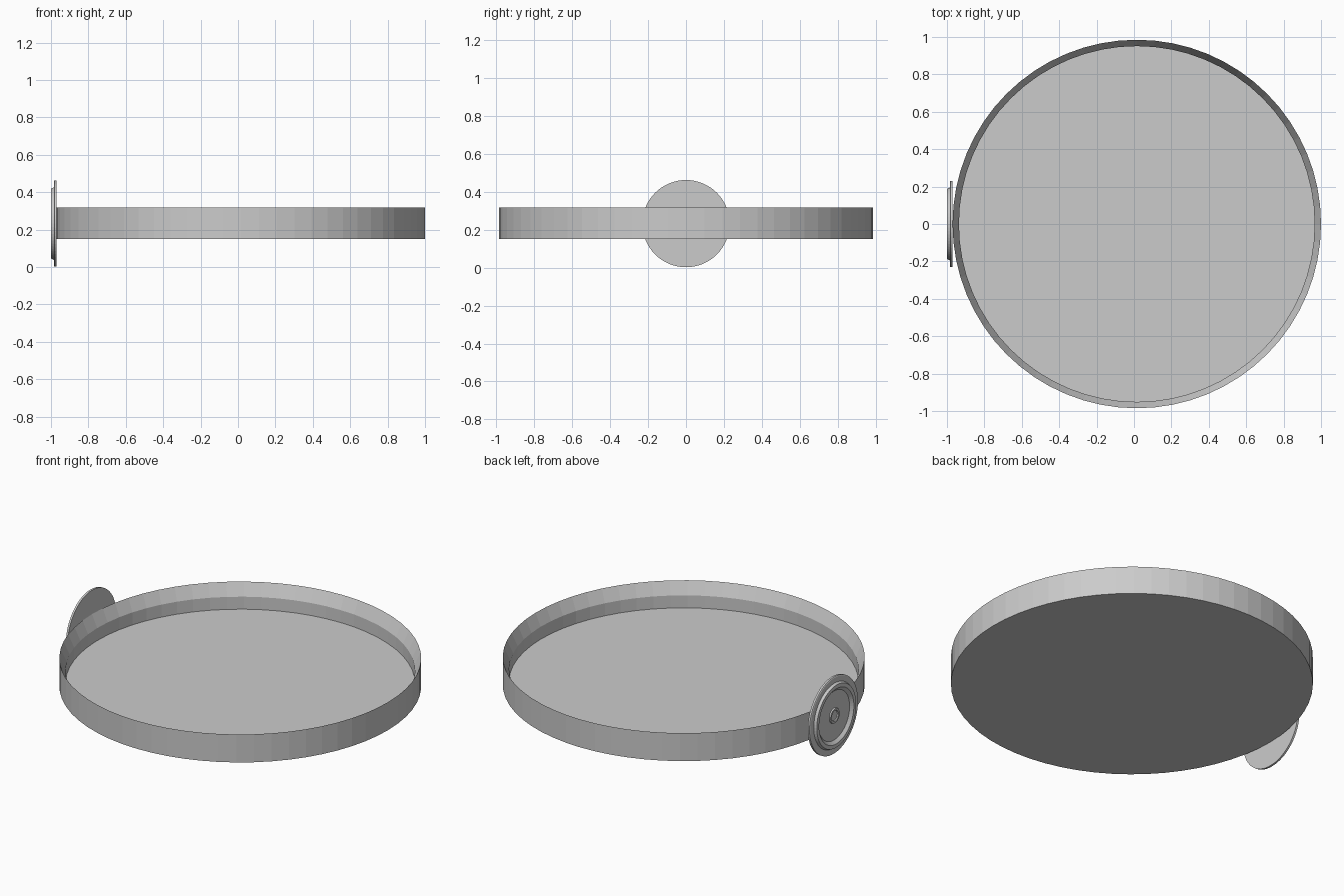
import bpy
import bmesh
from math import cos, sin, tau, radians

cube = bpy.data.objects.get("Cube")
if cube:
    bpy.data.objects.remove(cube, do_unlink=True)

grey = bpy.data.materials.new("plain grey")
grey.use_nodes = True
COLOUR = (0.6, 0.6, 0.6, 1)
grey.diffuse_color = COLOUR
grey.node_tree.nodes["Principled BSDF"].inputs["Base Color"].default_value = COLOUR

SEGMENTS = 64


def lathe(name, profile, location, rotation=(0, 0, 0)):
    """Turn a (radius, height) profile round z and cap both ends."""
    bm = bmesh.new()
    rings = [[bm.verts.new((r * cos(tau * i / SEGMENTS), r * sin(tau * i / SEGMENTS), h))
              for i in range(SEGMENTS)] for r, h in profile]
    for a, b in zip(rings, rings[1:]):
        for i in range(SEGMENTS):
            j = (i + 1) % SEGMENTS
            bm.faces.new((a[i], a[j], b[j], b[i]))
    bm.faces.new(rings[0])
    bm.faces.new(rings[-1])
    bmesh.ops.recalc_face_normals(bm, faces=bm.faces)
    mesh = bpy.data.meshes.new(name)
    bm.to_mesh(mesh)
    bm.free()
    mesh.materials.append(grey)
    obj = bpy.data.objects.new(name, mesh)
    obj.location = location
    obj.rotation_euler = rotation
    bpy.context.collection.objects.link(obj)
    return obj


# Shallow round tray: flat base, straight outside, flared inner lip
lathe("tray", [(0.985, 0.15), (0.985, 0.318), (0.951, 0.243), (0.951, 0.168)],
      (0.015, 0, 0))

# Round side plate: flange, raised ring, dished centre and small ringed hub
plate = [(0.23, 0), (0.23, 0.012), (0.225, 0.015), (0.194, 0.015),
         (0.187, 0.03), (0.165, 0.03), (0.147, 0.014), (0.046, 0.014),
         (0.043, 0.021), (0.032, 0.021), (0.029, 0.015)]
lathe("side_plate", plate, (-0.97, 0, 0.232), (0, radians(-90), 0))
